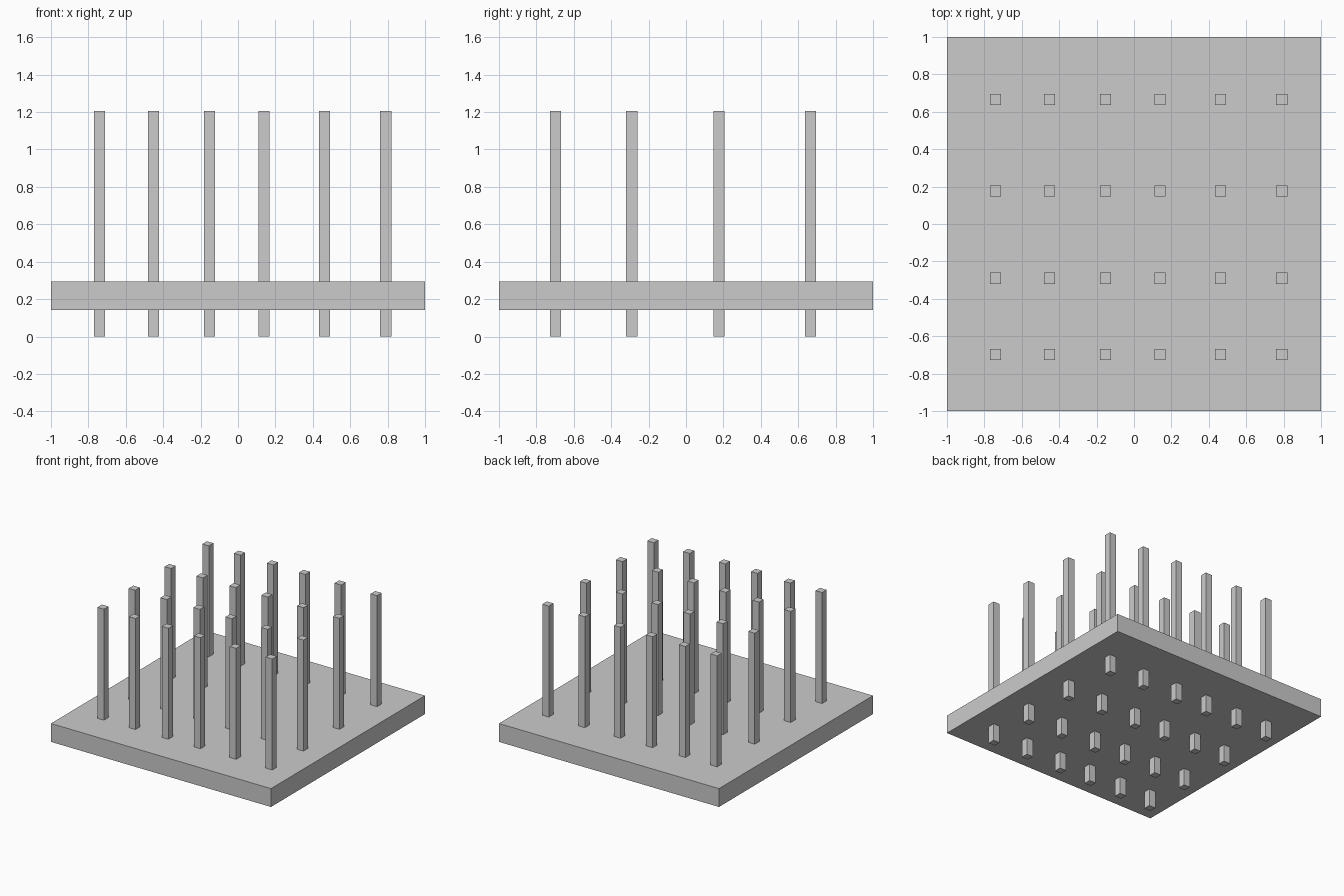
import bpy

if "Cube" in bpy.data.objects:
    bpy.data.objects.remove(bpy.data.objects["Cube"])


def box(name, center, size):
    bpy.ops.mesh.primitive_cube_add(size=1, location=center)
    obj = bpy.context.object
    obj.name = name
    obj.scale = size
    bpy.ops.object.transform_apply(location=False, rotation=False, scale=True)
    return obj


# Square base plate, raised above the ground by the pin ends
PLATE_BOTTOM, PLATE_TOP = 0.142, 0.293
box("base_plate", (0, 0, (PLATE_BOTTOM + PLATE_TOP) / 2),
    (2, 2, PLATE_TOP - PLATE_BOTTOM))

# Square pins passing right through the plate
PIN_WIDTH, PIN_HEIGHT = 0.059, 1.205
COLUMNS = (-0.74, -0.452, -0.153, 0.138, 0.463, 0.79)
ROWS = (-0.697, -0.29, 0.177, 0.665)
for r, y in enumerate(ROWS, 1):
    for c, x in enumerate(COLUMNS, 1):
        box(f"pin_row{r}_col{c}", (x, y, PIN_HEIGHT / 2),
            (PIN_WIDTH, PIN_WIDTH, PIN_HEIGHT))
